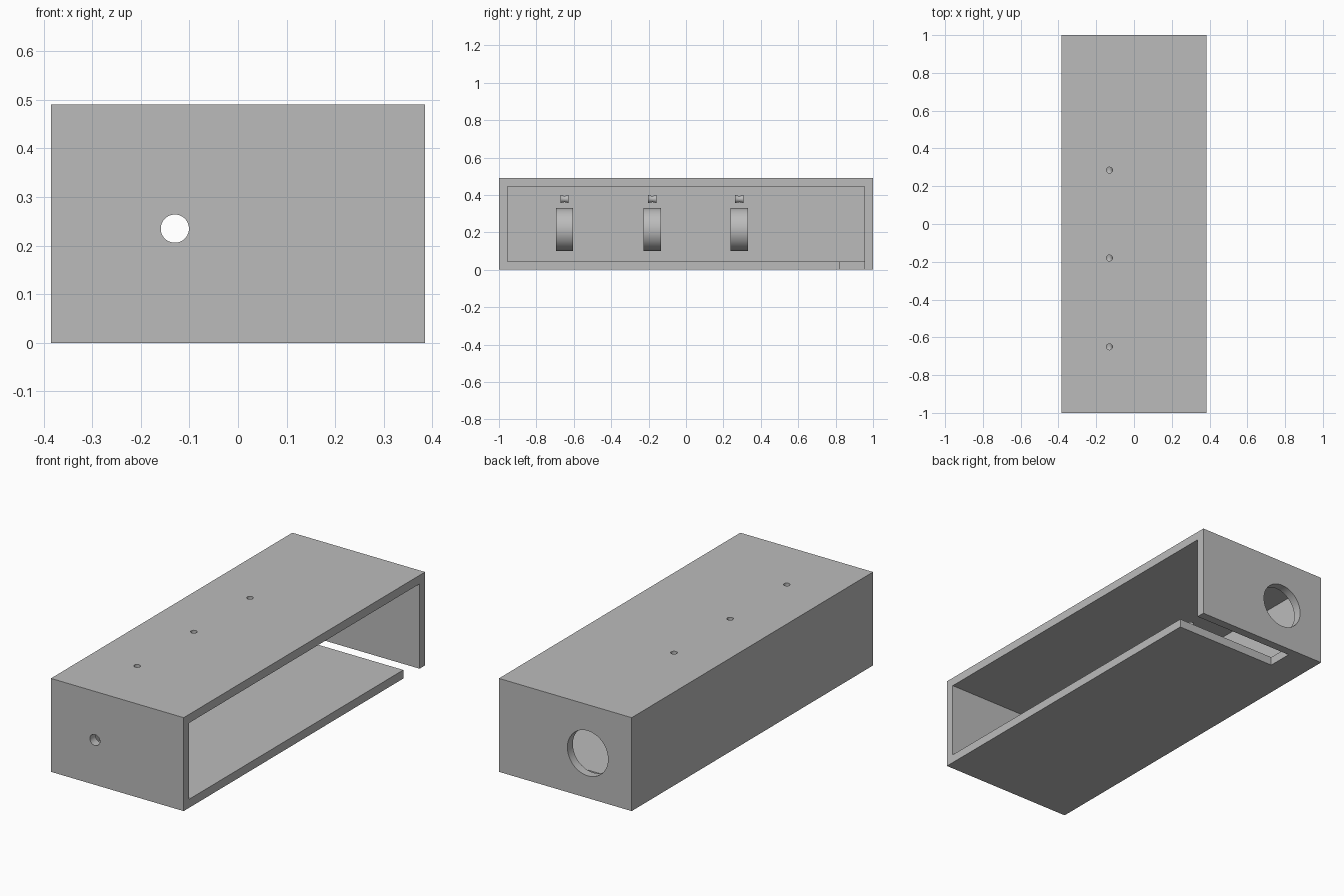
import bpy
import bmesh
from math import radians, pi, cos, sin
from mathutils import Matrix

cube = bpy.data.objects.get("Cube")
if cube:
    bpy.data.objects.remove(cube, do_unlink=True)

HALF_X, HALF_Y, HEIGHT, WALL = 0.385, 1.0, 0.49, 0.045
BORE_X, BORE_Z = -0.13, 0.235
STATIONS = (-0.65, -0.18, 0.285)

grey = bpy.data.materials.new("plain grey")
grey.use_nodes = True
grey.diffuse_color = (0.5, 0.5, 0.5, 1)
grey.node_tree.nodes["Principled BSDF"].inputs["Base Color"].default_value = (0.5, 0.5, 0.5, 1)


def add_object(name, bm):
    bmesh.ops.recalc_face_normals(bm, faces=bm.faces)
    mesh = bpy.data.meshes.new(name)
    bm.to_mesh(mesh)
    bm.free()
    mesh.materials.append(grey)
    obj = bpy.data.objects.new(name, mesh)
    bpy.context.collection.objects.link(obj)
    return obj


def box(name, low, high):
    bm = bmesh.new()
    bmesh.ops.create_cube(bm, size=1)
    for v in bm.verts:
        v.co = [lo + (c + 0.5) * (hi - lo) for lo, hi, c in zip(low, high, v.co)]
    return add_object(name, bm)


def cylinder(name, centre, radius, length, along_y=True):
    bm = bmesh.new()
    turn = Matrix.Rotation(pi / 2, 4, "X") if along_y else Matrix()
    bmesh.ops.create_cone(bm, cap_ends=True, segments=64, radius1=radius, radius2=radius,
                          depth=length, matrix=Matrix.Translation(centre) @ turn)
    return add_object(name, bm)


def lathe_y(name, centre, profile, closed):
    """Spin (radius, y) points about the y axis."""
    bm = bmesh.new()
    steps = 64
    rings = [[bm.verts.new((centre[0] + r * cos(a), centre[1] + y, centre[2] + r * sin(a)))
              for a in (2 * pi * i / steps for i in range(steps))] for r, y in profile]
    pairs = list(zip(rings, rings[1:]))
    if closed:
        pairs.append((rings[-1], rings[0]))
    else:
        bm.faces.new(rings[0])
        bm.faces.new(rings[-1])
    for a, b in pairs:
        for i in range(steps):
            j = (i + 1) % steps
            bm.faces.new((a[i], a[j], b[j], b[i]))
    return add_object(name, bm)


def smooth(obj):
    bpy.ops.object.select_all(action="DESELECT")
    obj.select_set(True)
    bpy.context.view_layer.objects.active = obj
    bpy.ops.object.shade_smooth_by_angle(angle=radians(30))


def cut(target, cutter):
    mod = target.modifiers.new(cutter.name, "BOOLEAN")
    mod.operation, mod.solver, mod.object = "DIFFERENCE", "EXACT", cutter
    bpy.context.view_layer.objects.active = target
    bpy.ops.object.modifier_apply(modifier=mod.name)
    bpy.data.objects.remove(cutter, do_unlink=True)


# Box housing, open along its +x side
housing = box("housing", (-HALF_X, -HALF_Y, 0), (HALF_X, HALF_Y, HEIGHT))
inner_y = HALF_Y - WALL
cut(housing, box("cavity", (-HALF_X + WALL, -inner_y, WALL), (0.5, inner_y, HEIGHT - WALL)))

# Slot in the floor next to the back wall
cut(housing, box("floor_slot", (-0.21, 0.82, -0.1), (0.5, inner_y, 0.1)))

# Small front opening, large back opening, three top holes
cut(housing, cylinder("front_hole", (BORE_X, -HALF_Y, BORE_Z), 0.029, 0.2))
cut(housing, cylinder("back_hole", (BORE_X, HALF_Y, BORE_Z), 0.118, 0.2))
for y in STATIONS:
    cut(housing, cylinder("top_hole", (BORE_X, y, HEIGHT), 0.016, 0.2, along_y=False))
smooth(housing)

# Hanging rings inside, each with a small waisted eyelet above
for n, y in enumerate(STATIONS, 1):
    ring = lathe_y(f"ring_{n}", (BORE_X, y, 0.215),
                   [(0.115, -0.046), (0.115, 0.046), (0.095, 0.046), (0.095, -0.046)], True)
    smooth(ring)
    eyelet = lathe_y(f"eyelet_{n}", (BORE_X, y, 0.378),
                     [(0.022, -0.022), (0.018, -0.011), (0.017, 0), (0.018, 0.011), (0.022, 0.022)], False)
    smooth(eyelet)
